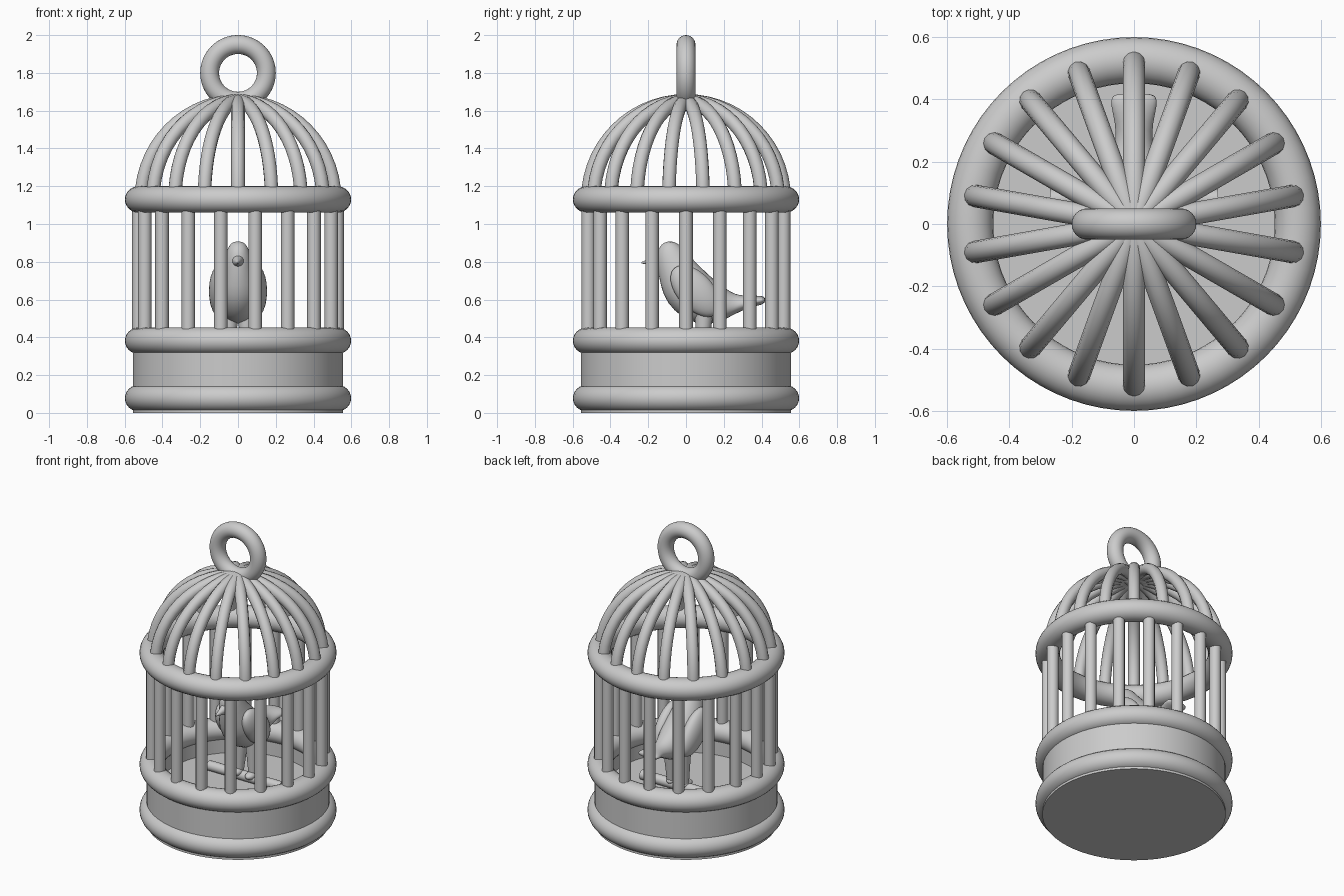
import bpy, bmesh
from math import sin, cos, pi, radians
from mathutils import Vector

if "Cube" in bpy.data.objects:
    bpy.data.objects.remove(bpy.data.objects["Cube"])


def smooth(ob, angle=40):
    bpy.ops.object.select_all(action='DESELECT')
    ob.select_set(True)
    bpy.context.view_layer.objects.active = ob
    bpy.ops.object.shade_smooth_by_angle(angle=radians(angle))
    return ob


def mesh_object(name, bm):
    bmesh.ops.recalc_face_normals(bm, faces=bm.faces)
    me = bpy.data.meshes.new(name)
    bm.to_mesh(me)
    bm.free()
    ob = bpy.data.objects.new(name, me)
    bpy.context.collection.objects.link(ob)
    return ob


def torus(name, z, major, minor, squash=1.0, rot=(0, 0, 0)):
    bpy.ops.mesh.primitive_torus_add(major_radius=major, minor_radius=minor, major_segments=72,
                                     minor_segments=24, location=(0, 0, z), rotation=rot)
    ob = bpy.context.object
    ob.name = name
    ob.scale.z = squash
    return smooth(ob, 60)


def rods(name, paths, radius):
    """Round rods following several point paths, as one mesh."""
    cu = bpy.data.curves.new(name, 'CURVE')
    cu.dimensions = '3D'
    cu.bevel_depth = radius
    cu.bevel_resolution = 4
    cu.use_fill_caps = True
    for pts in paths:
        sp = cu.splines.new('POLY')
        sp.points.add(len(pts) - 1)
        for p, co in zip(sp.points, pts):
            p.co = (*co, 1)
    ob = bpy.data.objects.new(name, cu)
    bpy.context.collection.objects.link(ob)
    bpy.ops.object.select_all(action='DESELECT')
    ob.select_set(True)
    bpy.context.view_layer.objects.active = ob
    bpy.ops.object.convert(target='MESH')
    return smooth(bpy.context.object)


def cone(name, a, b, r1, r2):
    a, b = Vector(a), Vector(b)
    d = b - a
    bpy.ops.mesh.primitive_cone_add(vertices=20, radius1=r1, radius2=r2, depth=d.length,
                                    location=(a + b) / 2,
                                    rotation=d.to_track_quat('Z', 'Y').to_euler())
    bpy.context.object.name = name
    return smooth(bpy.context.object)


def ball(name, loc, scale, rot=(0, 0, 0)):
    bpy.ops.mesh.primitive_uv_sphere_add(segments=24, ring_count=14, radius=1,
                                         location=loc, rotation=rot)
    ob = bpy.context.object
    ob.name = name
    ob.scale = scale
    return smooth(ob, 60)


# Base tray: solid below, open on top
bm = bmesh.new()
profile = [(0, 0), (0.557, 0), (0.557, 0.38), (0.475, 0.38), (0.475, 0.24), (0, 0.24)]
vs = [bm.verts.new((r, 0, z)) for r, z in profile]
edges = [bm.edges.new(pair) for pair in zip(vs, vs[1:])]
bmesh.ops.spin(bm, geom=vs + edges, cent=(0, 0, 0), axis=(0, 0, 1), angle=2 * pi, steps=72)
bmesh.ops.remove_doubles(bm, verts=bm.verts, dist=1e-4)
smooth(mesh_object("base_tray", bm))

# Rings of the cage and the hanging loop
for name, z in (("bottom_ring", 0.078), ("lower_ring", 0.382), ("upper_ring", 1.13)):
    torus(name, z, 0.525, 0.074, 0.95)
torus("hanging_loop", 1.80, 0.15, 0.05, rot=(pi / 2, 0, 0))

# Upright bars, and dome ribs set half a step between them
bars, ribs = [], []
for i in range(18):
    a = 2 * pi * i / 18
    bars.append([(0.525 * cos(a), 0.525 * sin(a), z) for z in (0.38, 1.13)])
    a += pi / 18
    arc = [pi / 2 * k / 14 for k in range(15)]
    ribs.append([(0.52 * cos(t) * cos(a), 0.52 * cos(t) * sin(a), 1.13 + 0.522 * sin(t))
                 for t in arc])
rods("cage_bars", bars, 0.036)
rods("dome_ribs", ribs, 0.036)

# Bird body: sections from head to tail (belly y, z, back y, z, half width)
sections = [(-0.11, 0.908, -0.07, 0.910, 0.025), (-0.15, 0.875, -0.03, 0.890, 0.052),
            (-0.16, 0.81, 0.005, 0.85, 0.07), (-0.145, 0.72, 0.06, 0.79, 0.09),
            (-0.125, 0.62, 0.12, 0.735, 0.115), (-0.07, 0.54, 0.17, 0.69, 0.12),
            (0.02, 0.475, 0.22, 0.655, 0.105), (0.15, 0.46, 0.26, 0.63, 0.075),
            (0.26, 0.525, 0.31, 0.62, 0.055), (0.34, 0.56, 0.36, 0.622, 0.068),
            (0.40, 0.57, 0.405, 0.62, 0.08), (0.42, 0.585, 0.42, 0.61, 0.06)]
bm = bmesh.new()
loops = []
for y0, z0, y1, z1, w in sections:
    p, q = Vector((0, y0, z0)), Vector((0, y1, z1))
    mid, half = (p + q) / 2, (q - p) / 2
    loops.append([bm.verts.new(mid + half * cos(t) + Vector((w * sin(t), 0, 0)))
                  for t in (2 * pi * k / 16 for k in range(16))])
for a, b in zip(loops, loops[1:]):
    for k in range(16):
        bm.faces.new((a[k], a[k - 1], b[k - 1], b[k]))
bm.faces.new(loops[0])
bm.faces.new(loops[-1])
body = mesh_object("bird_body", bm)
body.modifiers.new("round", 'SUBSURF').levels = 1
body.modifiers["round"].render_levels = 1
smooth(body, 80)

# Beak, wings, legs and feet
cone("bird_beak", (0, -0.13, 0.805), (0, -0.235, 0.795), 0.034, 0.004)
for side, s in (("left", -1), ("right", 1)):
    ball("bird_wing_" + side, (s * 0.098, 0.05, 0.645), (0.056, 0.165, 0.095),
         (radians(-47), 0, 0))
    cone("bird_leg_" + side, (s * 0.045, 0.095, 0.53), (s * 0.05, 0.085, 0.27), 0.05, 0.024)
    ball("bird_foot_" + side, (s * 0.05, 0.07, 0.295), (0.032, 0.05, 0.025))

# Perch lying under the feet
rods("perch", [[(-0.27, 0.08, 0.272), (0.27, 0.08, 0.272)]], 0.032)
